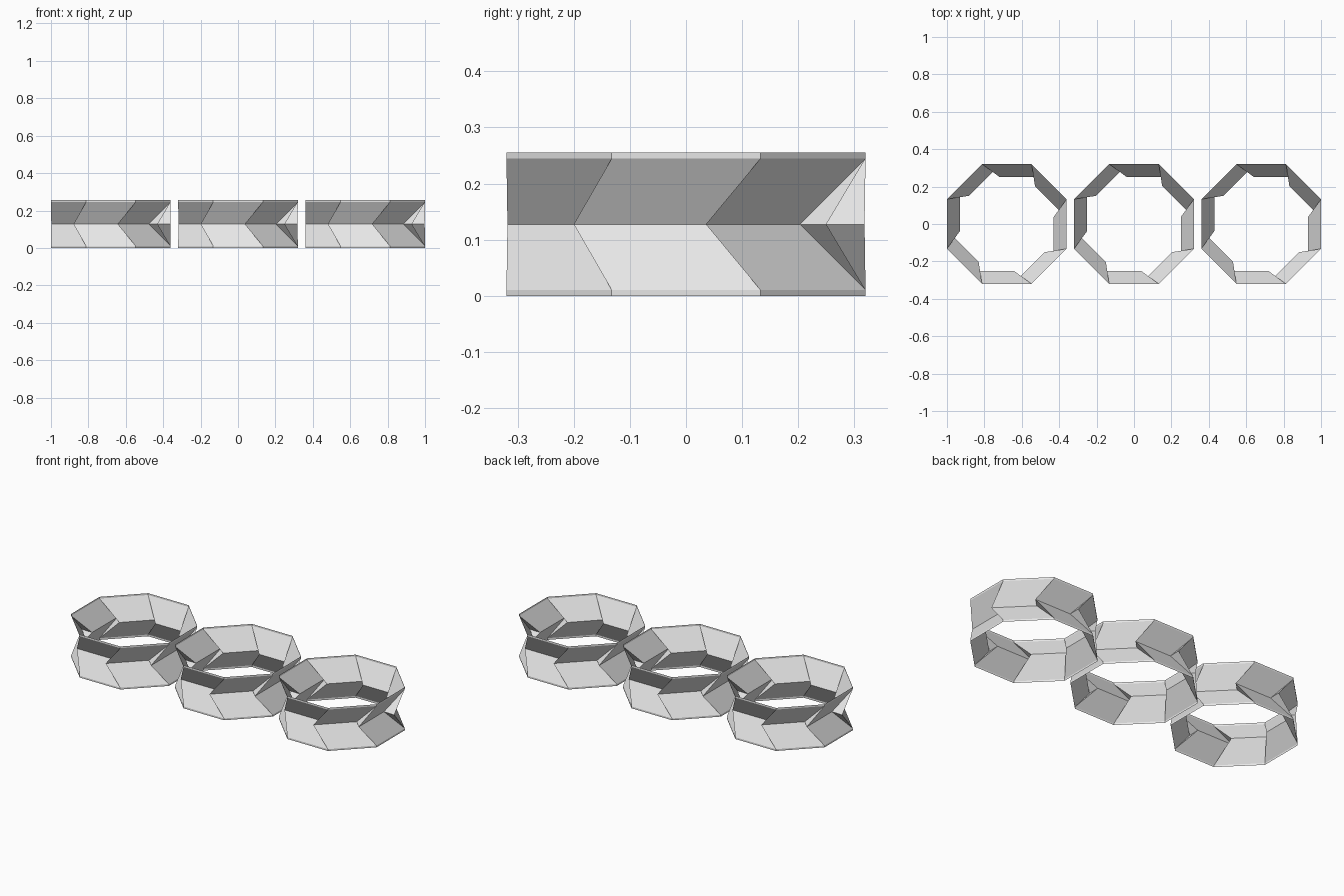
import bpy, bmesh, math
from mathutils import Vector

if "Cube" in bpy.data.objects:
    bpy.data.objects.remove(bpy.data.objects["Cube"])

APOTHEM = 0.32        # outer rim, centre to flat side
WAIST = 0.25          # pinched middle, centre to flat side
HALF = APOTHEM * math.tan(math.pi / 8)
MID_Z = 0.1275
RIM = 0.0105          # height of the vertical rim band
SPACING = 0.68

grey = bpy.data.materials.new("light_grey")
grey.diffuse_color = (0.8, 0.8, 0.8, 1)
grey.use_nodes = True
grey.node_tree.nodes["Principled BSDF"].inputs["Base Color"].default_value = grey.diffuse_color


def point(k, dist, along, z):
    """Point on side k: dist outward from the centre, along the side."""
    a = k * math.pi / 4
    n = Vector((math.cos(a), math.sin(a), 0))
    t = Vector((-math.sin(a), math.cos(a), 0))
    return n * dist + t * along + Vector((0, 0, z))


def upper_half():
    bm = bmesh.new()
    sides = range(8)
    top = [bm.verts.new(point(k, APOTHEM, -HALF, MID_Z)) for k in sides]
    low = [bm.verts.new(point(k, APOTHEM, -HALF, MID_Z - RIM)) for k in sides]
    start = [bm.verts.new(point(k, WAIST, -0.20, 0)) for k in sides]
    end = [bm.verts.new(point(k, WAIST, 0.037, 0)) for k in sides]
    for k in sides:
        j = (k + 1) % 8
        bm.faces.new((low[k], low[j], top[j], top[k]))        # rim band
        bm.faces.new((start[k], end[k], low[j], low[k]))      # slanted wall
        bm.faces.new((end[k], start[j], low[j]))              # folded gusset
    mesh = bpy.data.meshes.new("octagon_ring")
    bm.to_mesh(mesh)
    bm.free()
    mesh.materials.append(grey)
    return mesh


# Three identical rings in a row, lower half mirrored from the upper
mesh = upper_half()
for name, i in (("left_ring", -1), ("middle_ring", 0), ("right_ring", 1)):
    ring = bpy.data.objects.new(name, mesh)
    ring.location = (i * SPACING, 0, MID_Z)
    bpy.context.collection.objects.link(ring)
    mirror = ring.modifiers.new("lower_half", 'MIRROR')
    mirror.use_axis = (False, False, True)
    mirror.merge_threshold = 0.0001
